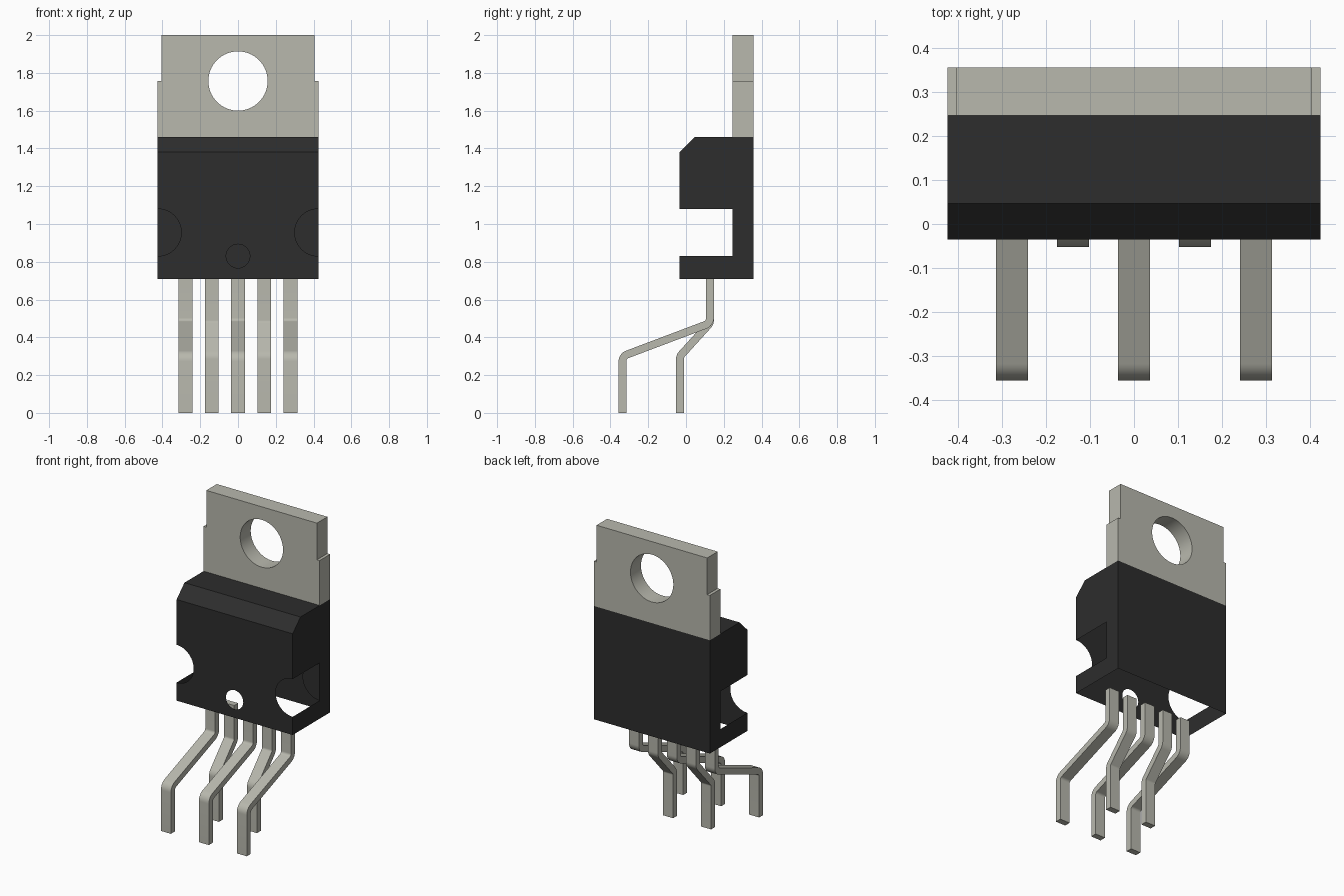
import bpy, bmesh, math
from mathutils import Vector

if "Cube" in bpy.data.objects:
    bpy.data.objects.remove(bpy.data.objects["Cube"])


def material(name, rgb):
    m = bpy.data.materials.new(name)
    m.use_nodes = True
    m.diffuse_color = (*rgb, 1)
    bsdf = m.node_tree.nodes["Principled BSDF"]
    bsdf.inputs["Base Color"].default_value = (*rgb, 1)
    bsdf.inputs["Roughness"].default_value = 0.6
    return m


METAL = material("tinned metal", (0.48, 0.48, 0.42))
PLASTIC = material("black plastic", (0.026, 0.026, 0.026))


def finish(bm, name, mat):
    bmesh.ops.remove_doubles(bm, verts=bm.verts, dist=1e-4)
    bmesh.ops.recalc_face_normals(bm, faces=bm.faces)
    me = bpy.data.meshes.new(name)
    bm.to_mesh(me)
    bm.free()
    me.materials.append(mat)
    ob = bpy.data.objects.new(name, me)
    bpy.context.collection.objects.link(ob)
    bpy.ops.object.select_all(action='DESELECT')
    ob.select_set(True)
    bpy.context.view_layer.objects.active = ob
    bpy.ops.object.shade_smooth_by_angle(angle=math.radians(30))
    return ob


def arc(cx, cz, r, a0, a1, n):
    """Points on an arc in the x-z plane, angles in degrees."""
    angles = [math.radians(a0 + (a1 - a0) * i / n) for i in range(n + 1)]
    return [(cx + r * math.cos(a), cz + r * math.sin(a)) for a in angles]


def panel(bm, y, loops):
    """Flat upright panel at depth y; loops after the first are holes."""
    edges = []
    for loop in loops:
        vs = [bm.verts.new((x, y, z)) for x, z in loop]
        edges += [bm.edges.new((vs[i - 1], vs[i])) for i in range(len(vs))]
    bmesh.ops.triangle_fill(bm, use_beauty=True, edges=edges, normal=(0, -1, 0))


def face(bm, pts):
    bm.faces.new([bm.verts.new(p) for p in pts])


W = 0.425                     # half width
FRONT, STEP, BACK = -0.035, 0.247, 0.357
BASE, SHOULDER, TOP = 0.71, 1.38, 1.46
NOTCH_Z, NOTCH_R = 0.955, 0.125

# Body: thin moulded shell, open underneath
bm = bmesh.new()
right_notch = arc(W, NOTCH_Z, NOTCH_R, 270, 90, 24)
left_notch = arc(-W, NOTCH_Z, NOTCH_R, 90, -90, 24)
outline = [(-W, BASE), (W, BASE)] + right_notch + [(W, SHOULDER), (-W, SHOULDER)] + left_notch
pin_mark = arc(0, 0.83, 0.063, 0, 360, 32)[:-1]
panel(bm, FRONT, [outline, pin_mark])

# Notch floors
for notch in (right_notch, left_notch):
    face(bm, [(x, STEP, z) for x, z in notch])

# C-shaped sides
side = [(FRONT, BASE), (BACK, BASE), (BACK, TOP), (0.047, TOP), (FRONT, SHOULDER),
        (FRONT, NOTCH_Z + NOTCH_R), (STEP, NOTCH_Z + NOTCH_R),
        (STEP, NOTCH_Z - NOTCH_R), (FRONT, NOTCH_Z - NOTCH_R)]
for x in (-W, W):
    face(bm, [(x, y, z) for y, z in side])

# Back, top and bevelled shoulder
for (y0, z0), (y1, z1) in zip(side[1:4], side[2:5]):
    face(bm, [(-W, y0, z0), (W, y0, z0), (W, y1, z1), (-W, y1, z1)])
finish(bm, "body", PLASTIC)

# Mounting tab with bolt hole
bm = bmesh.new()
n, s = 0.405, 1.757
panel(bm, STEP, [[(-W, TOP), (W, TOP), (W, s), (n, s), (n, 2), (-n, 2), (-n, s), (-W, s)],
                 arc(0, s, 0.157, 0, 360, 64)[:-1]])
ext = bmesh.ops.extrude_face_region(bm, geom=bm.faces[:], use_keep_orig=True)
bmesh.ops.translate(bm, vec=(0, BACK - STEP, 0),
                    verts=[v for v in ext["geom"] if isinstance(v, bmesh.types.BMVert)])
# The underside is buried against the body
buried = [f for f in bm.faces if all(abs(v.co.z - TOP) < 1e-4 for v in f.verts)]
bmesh.ops.delete(bm, geom=buried, context='FACES')
finish(bm, "mounting_tab", METAL)


def bend(a, b, c, half, radius=0.04, n=8):
    """Left and right edge points of a strip rounding the corner b."""
    d0, d1 = (b - a).normalized(), (c - b).normalized()
    turn = d0.angle_signed(d1)            # clockwise positive
    start = b - d0 * radius * math.tan(abs(turn) / 2)
    sign = 1 if turn > 0 else -1
    right = Vector((d0.y, -d0.x))
    centre = start + right * sign * radius
    pairs = []
    for i in range(n + 1):
        t = -turn * i / n
        r = Vector((right.x * math.cos(t) - right.y * math.sin(t),
                    right.x * math.sin(t) + right.y * math.cos(t)))
        mid = centre - r * sign * radius
        pairs.append((mid - r * half, mid + r * half))
    return pairs


# Bent leads, alternating long and short reach
LEAD_Y, HALF, LEAD_W = 0.127, 0.0205, 0.0365


def lead(name, x, foot_y):
    p = [Vector(q) for q in ((LEAD_Y, BASE), (LEAD_Y, 0.475), (foot_y, 0.30), (foot_y, 0))]
    off = Vector((HALF, 0))
    pairs = [(p[0] + off, p[0] - off)]
    pairs += bend(p[0], p[1], p[2], HALF) + bend(p[1], p[2], p[3], HALF)
    pairs += [(p[3] + off, p[3] - off)]
    bm = bmesh.new()
    rings = []
    for l, r in pairs:
        rings.append([bm.verts.new((x + sx * LEAD_W, q.x, q.y))
                      for sx, q in ((-1, l), (1, l), (1, r), (-1, r))])
    for a, b in zip(rings, rings[1:]):
        for i in range(4):
            bm.faces.new((a[i - 1], a[i], b[i], b[i - 1]))
    bm.faces.new(rings[0])
    bm.faces.new(rings[-1])
    finish(bm, name, METAL)


for i in range(5):
    lead(f"lead_{i + 1}", (i - 2) * 0.139, -0.3365 if i % 2 == 0 else -0.032)
